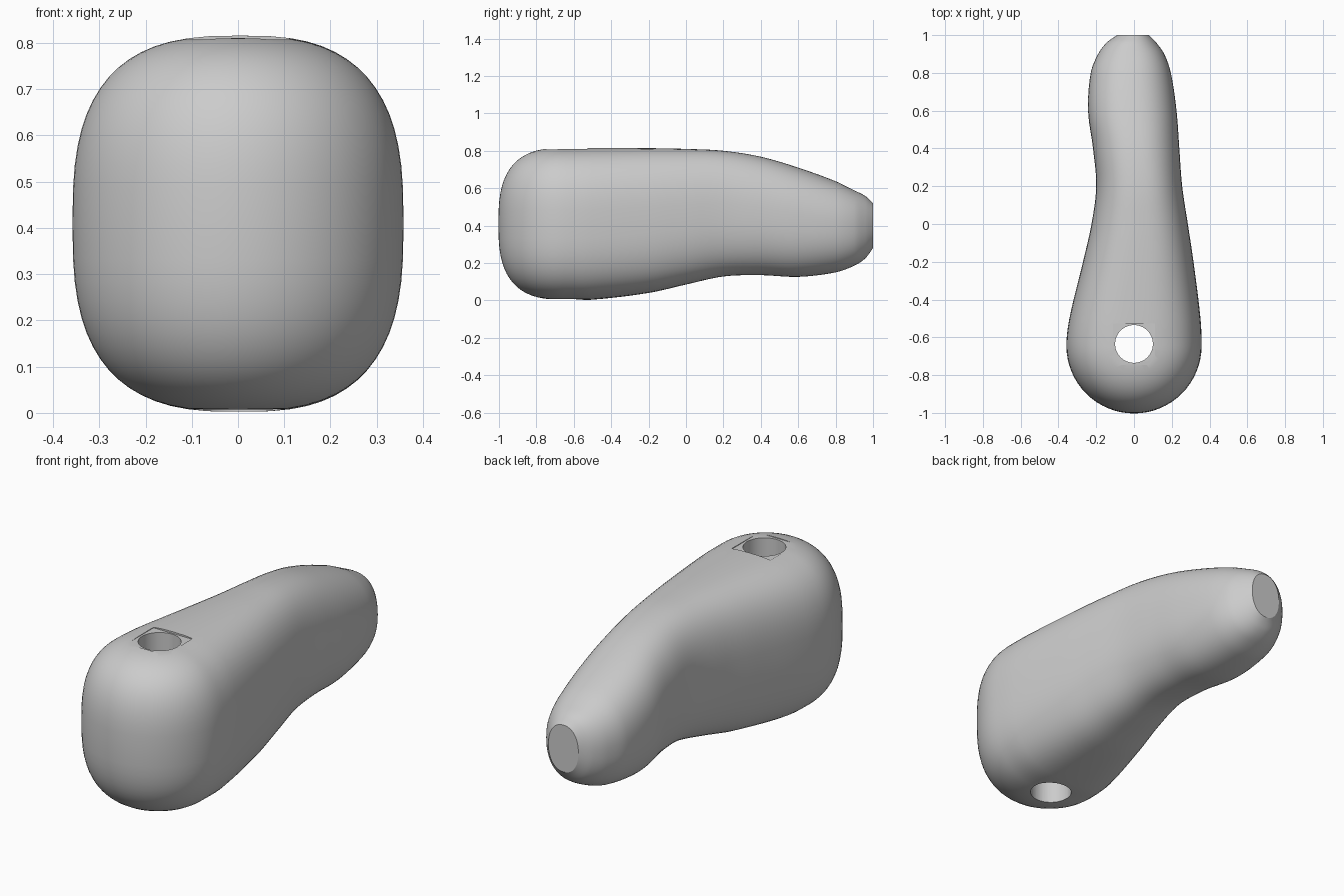
import bpy, bmesh
from math import sin, cos, pi, copysign

cube = bpy.data.objects.get("Cube")
if cube:
    bpy.data.objects.remove(cube)

grey = bpy.data.materials.new("plain grey")
grey.use_nodes = True
colour = (0.6, 0.6, 0.6, 1)
grey.diffuse_color = colour
grey.node_tree.nodes["Principled BSDF"].inputs["Base Color"].default_value = colour

SIDES = 64
NOSE_Y = -0.645
# Sections along the body: y, left edge, right edge, underside, top, squareness
STATIONS = [
    (NOSE_Y, -.358, .358, .004, .815, 2.8),
    (-.5, -.342, .352, .004, .816, 2.8),
    (-.2, -.27, .315, .04, .814, 2.7),
    (0, -.225, .285, .085, .81, 2.6),
    (.2, -.2, .255, .128, .8, 2.5),
    (.4, -.217, .24, .135, .768, 2.4),
    (.6, -.243, .225, .126, .71, 2.4),
    (.8, -.229, .195, .15, .637, 2.3),
    (.9, -.19, .16, .186, .588, 2.3),
    (.96, -.145, .118, .226, .557, 2.2),
    (1, -.09, .08, .28, .52, 2.2),
]


def slope(i):
    a, b = STATIONS[max(i - 1, 0)], STATIONS[min(i + 1, len(STATIONS) - 1)]
    return [0 if i == 0 else (q - p) / (b[0] - a[0]) for p, q in zip(a, b)]


def blend(i, t):
    """Smooth section between station i and the next one."""
    a, b = STATIONS[i], STATIONS[i + 1]
    h = b[0] - a[0]
    row = [(1 + 2 * t) * (1 - t) ** 2 * p + t * t * (3 - 2 * t) * q
           + h * t * (1 - t) * ((1 - t) * m - t * n)
           for p, q, m, n in zip(a, b, slope(i), slope(i + 1))]
    row[0] = a[0] + h * t
    return row


def outline(x0, x1, z0, z1, n):
    """Rounded-square ring of (x, z) points, starting at the top."""
    points = []
    for k in range(SIDES):
        a = 2 * pi * k / SIDES
        s, c = sin(a), cos(a)
        points.append(((x0 + x1) / 2 + (x1 - x0) / 2 * copysign(abs(s) ** (2 / n), s),
                       (z0 + z1) / 2 + (z1 - z0) / 2 * copysign(abs(c) ** (2 / n), c)))
    return points


def skin(bm, rings, closed):
    rows = [[bm.verts.new(p) for p in ring] for ring in rings]
    count = len(rows[0])
    for a, b in zip(rows, rows[1:]):
        for k in range(count if closed else count - 1):
            j = (k + 1) % count
            bm.faces.new((a[k], a[j], b[j], b[k]))
    return rows


# Body: lofted handle with a half-turned round nose
bm = bmesh.new()
sections = [blend(i, t / 6) for i in range(len(STATIONS) - 1) for t in range(6)]
sections.append(STATIONS[-1])
rows = skin(bm, [[(x, r[0], z) for x, z in outline(*r[1:])] for r in sections], True)
bm.faces.new(rows[-1])
half = outline(*STATIONS[0][1:])[:SIDES // 2 + 1]
skin(bm, [[(x * cos(pi * k / 32), NOSE_Y - x * sin(pi * k / 32), z) for x, z in half]
          for k in range(33)], False)
bmesh.ops.remove_doubles(bm, verts=bm.verts, dist=0.0003)
bmesh.ops.recalc_face_normals(bm, faces=bm.faces)
mesh = bpy.data.meshes.new("body")
bm.to_mesh(mesh)
bm.free()
mesh.materials.append(grey)
body = bpy.data.objects.new("body", mesh)
bpy.context.collection.objects.link(body)


def cut(cutter, name):
    cutter.name = name
    cutter.data.materials.append(grey)
    mod = body.modifiers.new(name, "BOOLEAN")
    mod.operation = "DIFFERENCE"
    mod.solver = "EXACT"
    mod.object = cutter
    bpy.context.view_layer.objects.active = body
    bpy.ops.object.modifier_apply(modifier=name)
    bpy.data.objects.remove(cutter)


# Shallow square seat on top, then the round hole through it
bpy.ops.mesh.primitive_cube_add(size=1, location=(0, -.637, .907))
bpy.context.object.scale = (.22, .22, .2)
cut(bpy.context.object, "seat_cutter")
bpy.ops.mesh.primitive_cylinder_add(vertices=48, radius=.1, depth=2, location=(0, -.635, .4))
cut(bpy.context.object, "hole_cutter")

bpy.ops.object.select_all(action="DESELECT")
body.select_set(True)
bpy.context.view_layer.objects.active = body
bpy.ops.object.shade_smooth_by_angle(angle=pi / 6)
